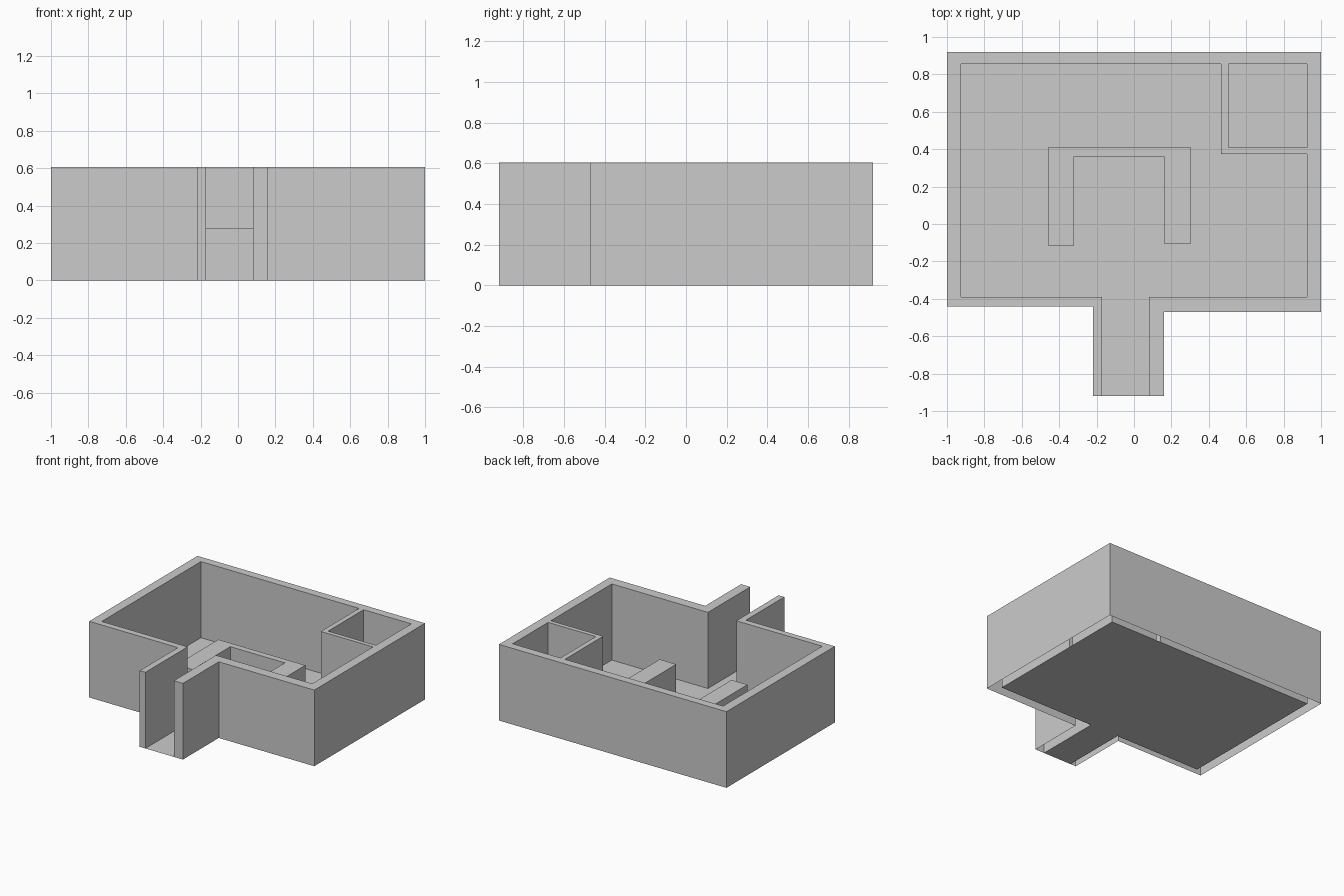
import bpy
import bmesh

if "Cube" in bpy.data.objects:
    bpy.data.objects.remove(bpy.data.objects["Cube"])

HEIGHT = 0.605


def make_object(name, bm):
    mesh = bpy.data.meshes.new(name)
    bm.to_mesh(mesh)
    bm.free()
    obj = bpy.data.objects.new(name, mesh)
    bpy.context.collection.objects.link(obj)
    return obj


def add_loop(bm, points, z):
    verts = [bm.verts.new((x, y, z)) for x, y in points]
    return [bm.edges.new((a, b)) for a, b in zip(verts, verts[1:] + verts[:1])]


def open_shell(name, loops, height):
    """Capped top with sides dropped to the ground, open underneath."""
    bm = bmesh.new()
    edges = [e for pts in loops for e in add_loop(bm, pts, height)]
    bmesh.ops.triangle_fill(bm, edges=edges, use_beauty=True, normal=(0, 0, 1))
    sides = bmesh.ops.extrude_edge_only(bm, edges=edges)["geom"]
    for v in sides:
        if isinstance(v, bmesh.types.BMVert):
            v.co.z = 0
    bmesh.ops.recalc_face_normals(bm, faces=bm.faces)
    # merge the flat cap back to as few faces as possible
    bmesh.ops.dissolve_limit(bm, angle_limit=0.01, verts=bm.verts, edges=bm.edges)
    return make_object(name, bm)


# Walls: outer outline, entrance corridor ends, then back round the main room
outer = [(-0.22, -0.92), (-0.22, -0.44), (-1, -0.44), (-1, 0.92),
         (1, 0.92), (1, -0.47), (0.16, -0.47), (0.16, -0.92)]
main_room = [(0.08, -0.92), (0.08, -0.39), (0.925, -0.39), (0.925, 0.375),
             (0.465, 0.375), (0.465, 0.855), (-0.925, 0.855),
             (-0.925, -0.39), (-0.17, -0.39), (-0.17, -0.92)]
corner_room = [(0.505, 0.41), (0.925, 0.41), (0.925, 0.855), (0.505, 0.855)]
open_shell("walls", [outer + main_room, corner_room], HEIGHT)

# U-shaped counter in the main room
counter = [(-0.46, -0.115), (-0.32, -0.115), (-0.32, 0.36), (0.16, 0.36),
           (0.16, -0.105), (0.305, -0.105), (0.305, 0.41), (-0.46, 0.41)]
open_shell("counter", [counter], 0.28)

# Floor of the rooms and the corridor
floor = [(-0.17, -0.92), (0.08, -0.92), (0.08, -0.39), (0.925, -0.39),
         (0.925, 0.855), (-0.925, 0.855), (-0.925, -0.39), (-0.17, -0.39)]
bm = bmesh.new()
bm.faces.new([bm.verts.new((x, y, 0)) for x, y in floor])
make_object("floor", bm)
